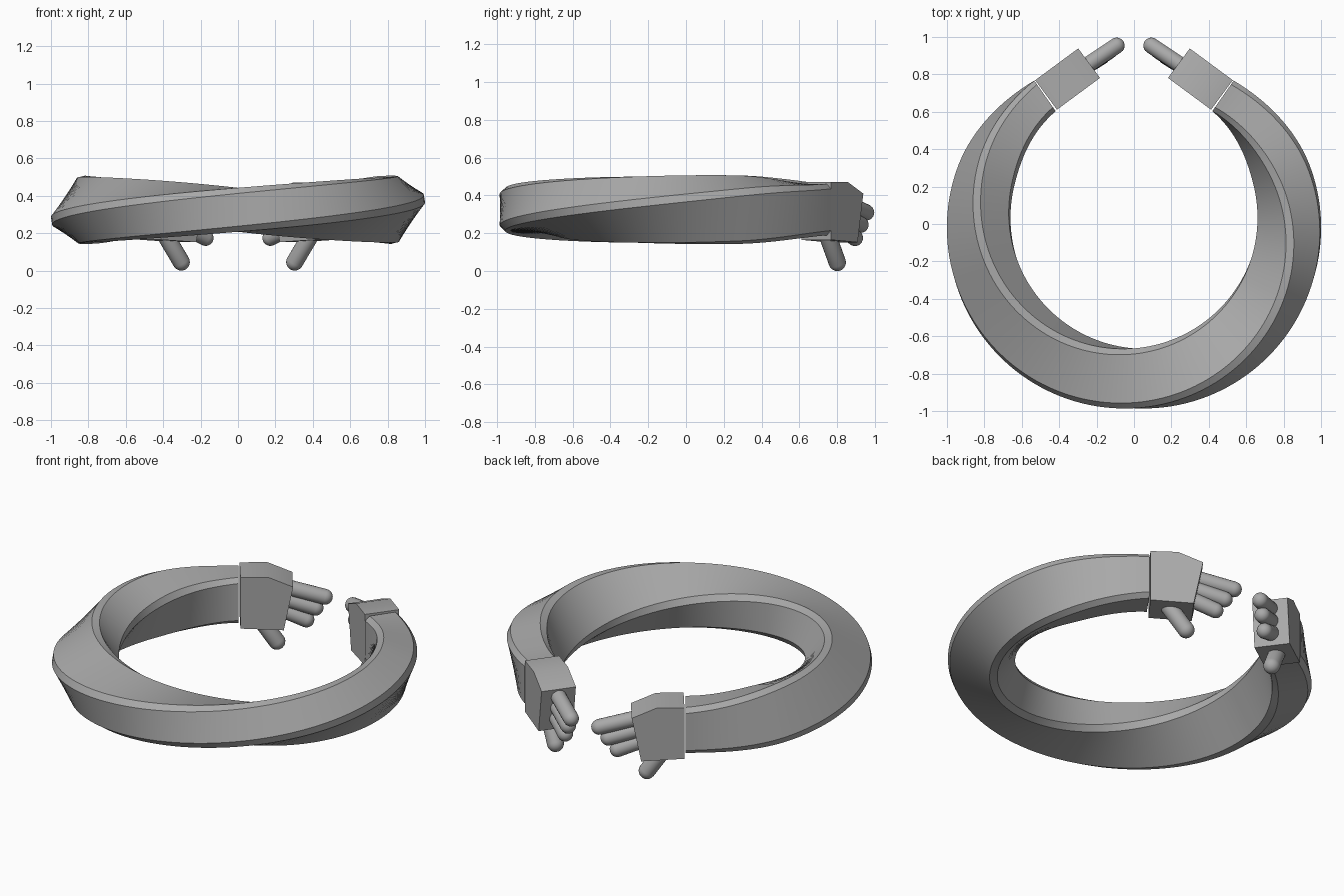
import bpy, bmesh, math
from mathutils import Vector

if "Cube" in bpy.data.objects:
    bpy.data.objects.remove(bpy.data.objects["Cube"])

gray = bpy.data.materials.new("plain gray")
gray.diffuse_color = (0.4, 0.4, 0.4, 1)
gray.use_nodes = True
gray.node_tree.nodes["Principled BSDF"].inputs["Base Color"].default_value = gray.diffuse_color

RING_R, RING_Z, RING_Y = 0.83, 0.325, 0.005
HALF_SWEEP = 145.0                      # degrees each way from the front


def finish(bm, name):
    bmesh.ops.recalc_face_normals(bm, faces=bm.faces[:])
    me = bpy.data.meshes.new(name)
    bm.to_mesh(me)
    bm.free()
    ob = bpy.data.objects.new(name, me)
    bpy.context.collection.objects.link(ob)
    me.materials.append(gray)
    bpy.ops.object.select_all(action='DESELECT')
    ob.select_set(True)
    bpy.context.view_layer.objects.active = ob
    bpy.ops.object.shade_smooth_by_angle(angle=math.radians(25))
    return ob


def skin(bm, rings):
    """Bridge a list of closed vertex loops."""
    for a, b in zip(rings, rings[1:]):
        n = len(a)
        for i in range(n):
            j = (i + 1) % n
            bm.faces.new((a[i], a[j], b[j], b[i]))


# Twisted open ring: chamfered rectangle swept around, quarter turn each way
def twisted_ring(steps=128):
    w, h, c = 0.16, 0.1175, 0.03
    section = [(w, h - c), (w - c, h), (c - w, h), (-w, h - c),
               (-w, c - h), (c - w, -h), (w - c, -h), (w, c - h)]
    bm = bmesh.new()
    rings = []
    for k in range(steps + 1):
        t = 2 * k / steps - 1
        ang = math.radians(-90 + t * HALF_SWEEP)
        twist = t * math.pi / 2
        # slight taper towards the wrists
        f = min(max((abs(t) * HALF_SWEEP - 108) / (HALF_SWEEP - 108), 0), 1)
        scale = 1 - 0.15 * f * f * (3 - 2 * f)
        ring = []
        for x, y in section:
            r = RING_R + scale * (x * math.cos(twist) - y * math.sin(twist))
            z = RING_Z + scale * (x * math.sin(twist) + y * math.cos(twist))
            ring.append(bm.verts.new((r * math.cos(ang), RING_Y + r * math.sin(ang), z)))
        rings.append(ring)
    skin(bm, rings)
    bm.faces.new(rings[0])
    bm.faces.new(rings[-1])
    return finish(bm, "twisted_ring")


# Hand frame: s runs forward from the wrist, w points outward
def hand_point(side, s, w, z):
    return Vector((side * (0.47 - 0.804 * s + 0.594 * w), 0.69 + 0.594 * s + 0.804 * w, z))


def palm(side, name):
    outline = [(0, 0.165), (0, 0.47), (0.15, 0.47), (0.286, 0.41), (0.235, 0.152)]
    bm = bmesh.new()
    inner, outer = [[bm.verts.new(hand_point(side, s, w, z)) for s, z in outline]
                    for w in (-0.098, 0.098)]
    skin(bm, [inner, outer])
    bm.faces.new(inner)
    bm.faces.new(outer)
    finish(bm, name)


# Round-ended digit from a to b
def digit(a, b, radius, name, n=20, caps=6):
    axis = (b - a).normalized()
    u = axis.orthogonal().normalized()
    v = axis.cross(u)
    bm = bmesh.new()
    rings = []
    for centre, angles in ((a, range(-caps + 1, 1)), (b, range(0, caps))):
        for k in angles:
            p = k / caps * math.pi / 2
            rings.append([bm.verts.new(centre + axis * radius * math.sin(p) + radius * math.cos(p)
                          * (u * math.cos(q) + v * math.sin(q)))
                          for q in (2 * math.pi * i / n for i in range(n))])
    skin(bm, rings)
    for ring, tip in ((rings[0], a - axis * radius), (rings[-1], b + axis * radius)):
        pole = bm.verts.new(tip)
        for i in range(n):
            bm.faces.new((ring[i], ring[(i + 1) % n], pole))
    finish(bm, name)


twisted_ring()

# Matching hands: palm, three fingers and a thumb each
fingers = [("upper", 0.375, 0.46, 0.31), ("middle", 0.305, 0.41, 0.245), ("lower", 0.235, 0.36, 0.175)]
for side, label in ((1, "right"), (-1, "left")):
    palm(side, label + "_palm")
    for name, z0, s1, z1 in fingers:
        digit(hand_point(side, 0.22, 0, z0), hand_point(side, s1, -0.012, z1), 0.043,
              f"{label}_{name}_finger")
    digit(hand_point(side, 0.09, 0, 0.205), hand_point(side, 0.20, -0.01, 0.046), 0.046,
          label + "_thumb")
